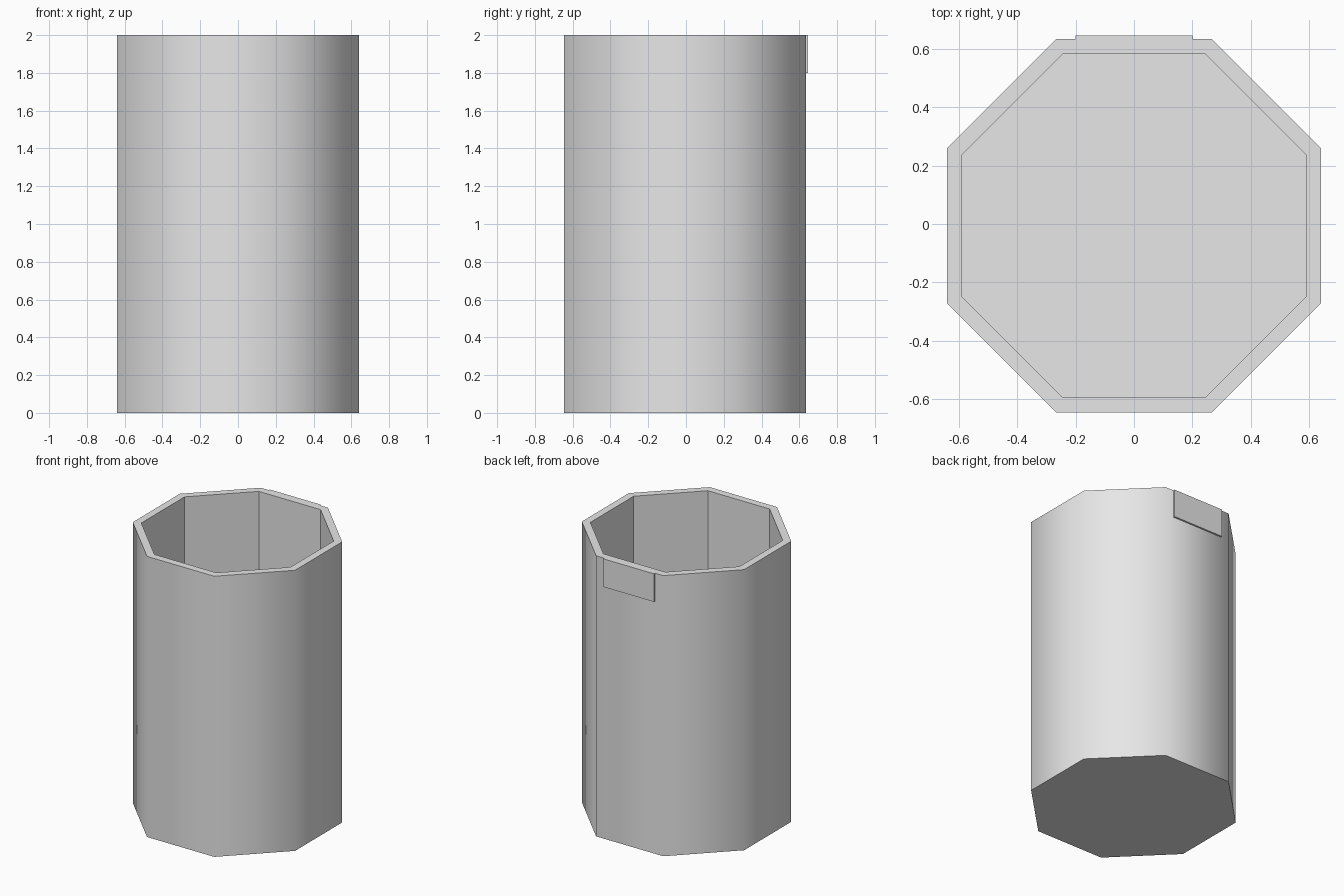
import bpy
import bmesh
import math

cube = bpy.data.objects.get("Cube")
if cube:
    bpy.data.objects.remove(cube, do_unlink=True)

grey = bpy.data.materials.new("plain_grey")
grey.use_nodes = True
grey.diffuse_color = (0.8, 0.8, 0.8, 1)
grey.node_tree.nodes["Principled BSDF"].inputs["Base Color"].default_value = grey.diffuse_color

SIDES = 8
CENTRE_Y = -0.006
HEIGHT = 2.0
OUTER, INNER = 0.64, 0.588      # distance from the axis to a flat side
FLOOR = OUTER - INNER


def finish(bm, name):
    mesh = bpy.data.meshes.new(name)
    bmesh.ops.recalc_face_normals(bm, faces=bm.faces)
    bm.to_mesh(mesh)
    bm.free()
    mesh.materials.append(grey)
    obj = bpy.data.objects.new(name, mesh)
    bpy.context.collection.objects.link(obj)
    return obj


def ring(bm, apothem, z):
    radius = apothem / math.cos(math.pi / SIDES)
    angles = [(i + 0.5) * math.tau / SIDES for i in range(SIDES)]
    return [bm.verts.new((radius * math.cos(a), CENTRE_Y + radius * math.sin(a), z))
            for a in angles]


# Hollow container: outer wall, rim, inner wall, with a closed floor
bm = bmesh.new()
rings = [ring(bm, OUTER, 0), ring(bm, OUTER, HEIGHT),
         ring(bm, INNER, HEIGHT), ring(bm, INNER, FLOOR)]
for level, (low, high) in enumerate(zip(rings, rings[1:])):
    for i in range(SIDES):
        j = (i + 1) % SIDES
        face = bm.faces.new((low[i], low[j], high[j], high[i]))
        face.smooth = level == 0     # only the outer wall is rounded
bm.faces.new(rings[0])
bm.faces.new(rings[-1])
finish(bm, "container_body")

# Flat tab on the back, level with the rim
bm = bmesh.new()
bmesh.ops.create_cube(bm, size=1)
back = CENTRE_Y + OUTER
depth = 0.646 - back
bmesh.ops.scale(bm, vec=(0.4, depth, 0.2), verts=bm.verts)
bmesh.ops.translate(bm, vec=(0, back + depth / 2, HEIGHT - 0.1), verts=bm.verts)
finish(bm, "back_tab")
